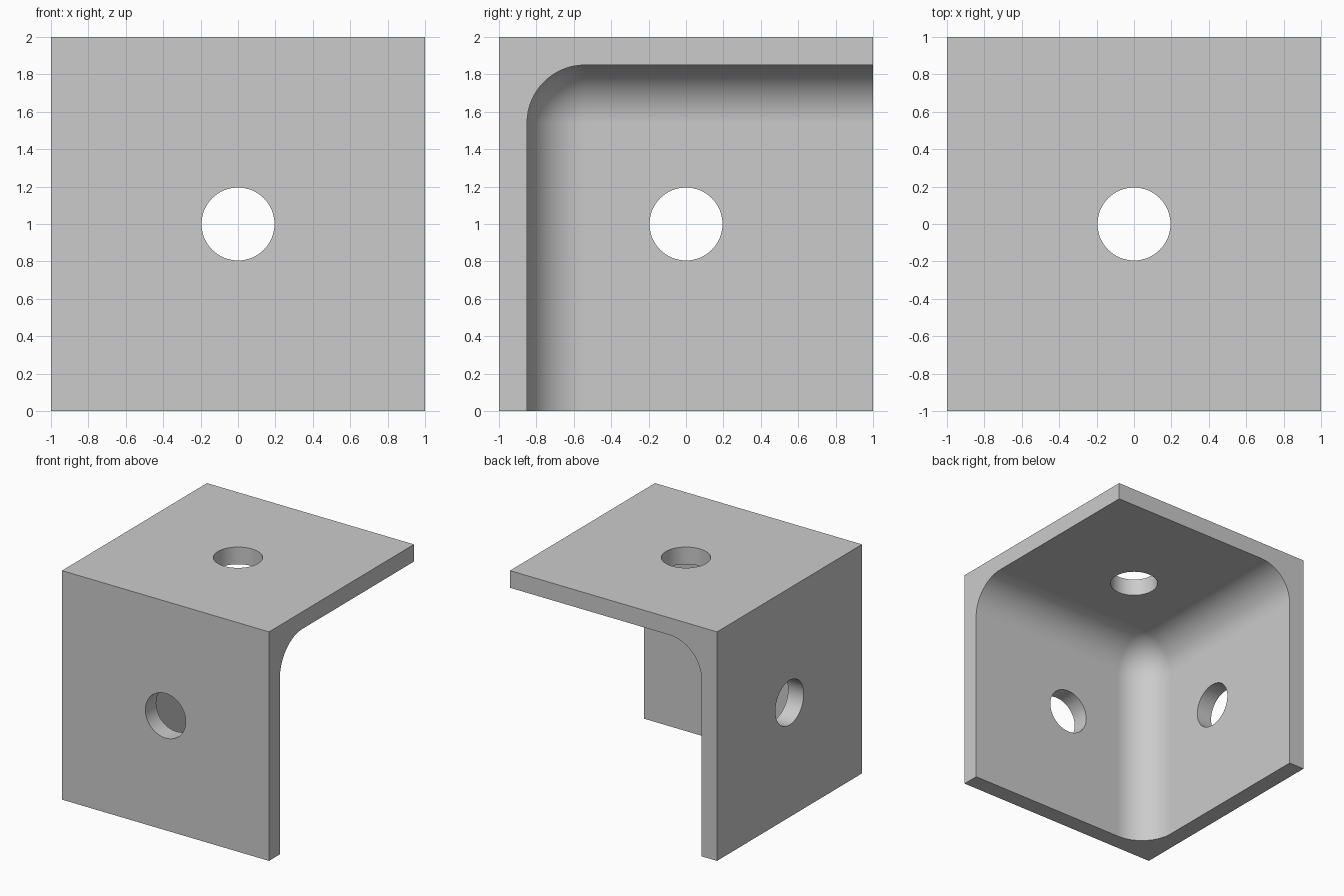
import bpy
import math

WALL = 0.15      # plate thickness
FILLET = 0.31    # inner rounding
HOLE = 0.195     # bolt hole radius

default = bpy.data.objects.get("Cube")
if default:
    bpy.data.objects.remove(default, do_unlink=True)

grey = bpy.data.materials.new("plain grey")
grey.use_nodes = True
colour = (0.6, 0.6, 0.6, 1)
grey.diffuse_color = colour
grey.node_tree.nodes["Principled BSDF"].inputs["Base Color"].default_value = colour


def activate(obj):
    bpy.ops.object.select_all(action='DESELECT')
    obj.select_set(True)
    bpy.context.view_layer.objects.active = obj


def cube(name, size, centre):
    bpy.ops.mesh.primitive_cube_add(size=size, location=centre)
    obj = bpy.context.object
    obj.name = name
    obj.data.materials.append(grey)
    return obj


def cut(target, cutter):
    cutter.hide_render = True
    mod = target.modifiers.new("cut", 'BOOLEAN')
    mod.operation = 'DIFFERENCE'
    mod.solver = 'EXACT'
    mod.object = cutter
    activate(target)
    bpy.ops.object.modifier_apply(modifier=mod.name)
    bpy.data.objects.remove(cutter, do_unlink=True)


# Solid block
bracket = cube("corner_bracket", 2, (0, 0, 1))

# Rounded hollow, open to the right, back and bottom
span = 3
inner = -1 + WALL + span / 2
hollow = cube("hollow_cutter", span, (inner, inner, 2 - WALL - span / 2))
bevel = hollow.modifiers.new("round", 'BEVEL')
bevel.width = FILLET
bevel.segments = 16
activate(hollow)
bpy.ops.object.modifier_apply(modifier=bevel.name)
cut(bracket, hollow)

# One bolt hole through each plate
quarter = math.pi / 2
for centre, turn in (((0, 0, 2), (0, 0, 0)),
                     ((0, -1, 1), (quarter, 0, 0)),
                     ((-1, 0, 1), (0, quarter, 0))):
    bpy.ops.mesh.primitive_cylinder_add(vertices=64, radius=HOLE, depth=0.5,
                                        location=centre, rotation=turn)
    drill = bpy.context.object
    drill.data.materials.append(grey)
    cut(bracket, drill)

# Smooth fillets and holes, flat plates
bracket.data.materials.clear()
bracket.data.materials.append(grey)
activate(bracket)
bpy.ops.object.shade_smooth_by_angle(angle=math.radians(30))
weighted = bracket.modifiers.new("flat plates", 'WEIGHTED_NORMAL')
weighted.keep_sharp = True
